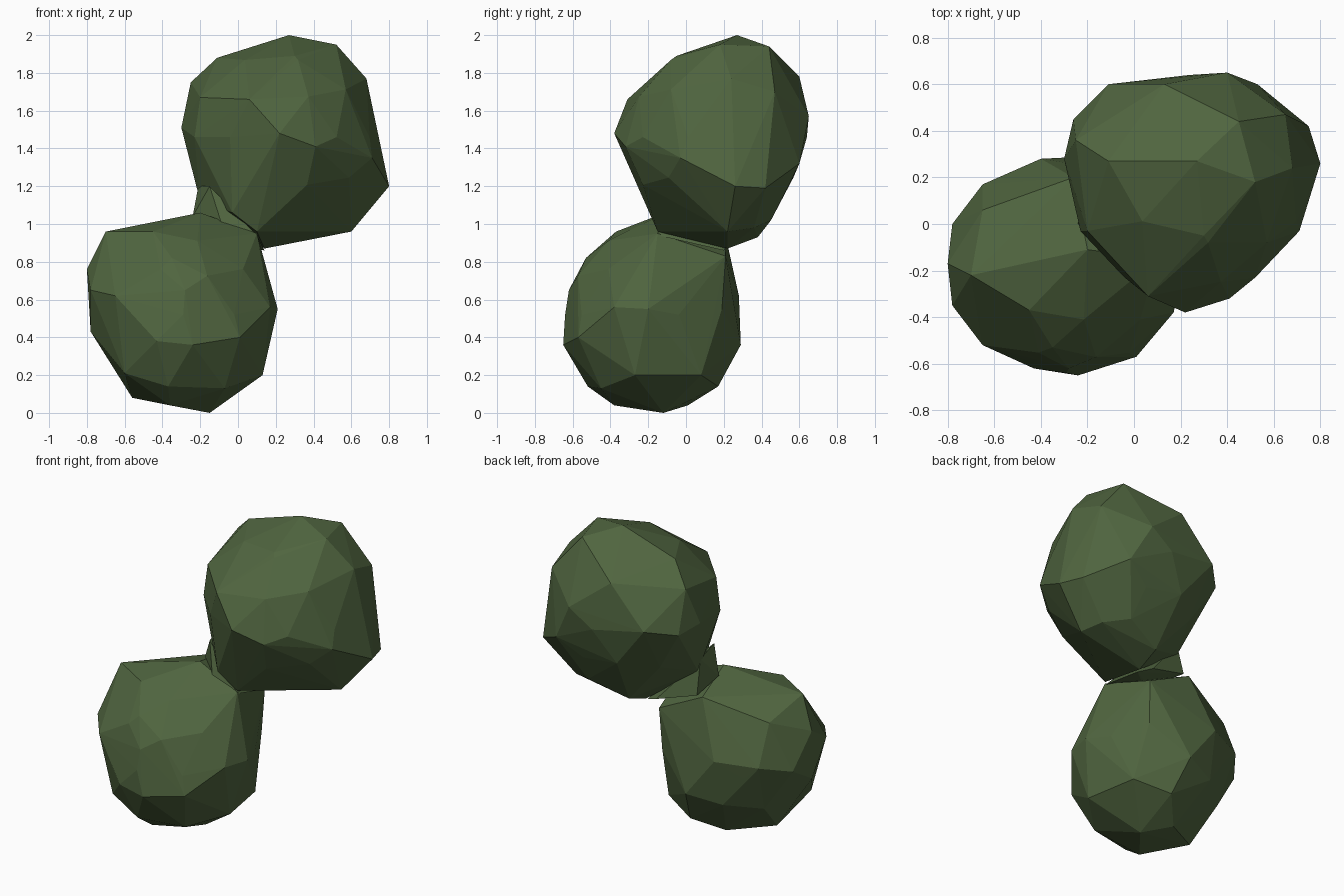
import bpy, bmesh
from mathutils import Matrix, Vector

green = bpy.data.materials.new("leaf_green")
green.diffuse_color = (0.08, 0.13, 0.05, 1)


def faceted_lobe(name, center, radius, corners):
    """Flat-shaded hull around a low-poly ball and its protruding corners."""
    bm = bmesh.new()
    bmesh.ops.create_icosphere(bm, subdivisions=2, radius=radius,
                               matrix=Matrix.Translation(center))
    points = [v.co.copy() for v in bm.verts] + [Vector(c) for c in corners]
    bm.clear()
    for p in points:
        bm.verts.new(p)
    hull = bmesh.ops.convex_hull(bm, input=bm.verts[:])
    inner = {g for g in hull["geom_interior"] + hull["geom_unused"]
             if isinstance(g, bmesh.types.BMVert)}
    bmesh.ops.delete(bm, geom=list(inner), context='VERTS')
    bmesh.ops.recalc_face_normals(bm, faces=bm.faces[:])
    mesh = bpy.data.meshes.new(name)
    bm.to_mesh(mesh)
    bm.free()
    mesh.materials.append(green)
    obj = bpy.data.objects.new(name, mesh)
    bpy.context.collection.objects.link(obj)


# Upper foliage clump
faceted_lobe("upper_foliage", (0.24, 0.16, 1.46), 0.48, [
    (0.27, 0.27, 2.0), (0.52, 0.18, 1.95), (0.45, 0.44, 1.94), (-0.11, 0.27, 1.88),
    (0.30, -0.05, 1.89), (0.68, 0.24, 1.77), (0.65, 0.47, 1.70), (0.80, 0.26, 1.20),
    (0.75, 0.42, 1.19), (0.71, -0.03, 1.35), (0.60, 0.22, 0.96), (0.15, 0.38, 0.93),
    (0.55, 0.36, 0.98), (0.40, 0.45, 1.02), (0.41, -0.32, 1.41), (0.22, -0.38, 1.48),
    (0.06, -0.31, 1.66), (-0.25, 0.36, 1.75), (-0.30, 0.28, 1.51), (-0.26, 0.45, 1.48),
    (-0.11, 0.60, 1.52), (0.40, 0.65, 1.57), (0.53, 0.60, 1.32), (0.13, 0.60, 1.78),
    (-0.20, -0.03, 1.67), (-0.23, -0.03, 1.46), (0.10, -0.15, 0.96), (-0.03, -0.17, 1.06),
    (0.14, 0.22, 0.87), (-0.20, 0.16, 1.12)])

# Lower foliage clump
faceted_lobe("lower_foliage", (-0.29, -0.18, 0.52), 0.46, [
    (-0.70, -0.22, 0.96), (-0.65, 0.06, 0.86), (-0.80, -0.17, 0.76), (-0.45, -0.37, 0.96),
    (-0.35, -0.53, 0.82), (-0.28, -0.62, 0.65), (-0.43, -0.62, 0.38), (-0.24, -0.65, 0.36),
    (0.01, -0.57, 0.40), (-0.65, -0.52, 0.62), (0.17, -0.38, 0.56), (0.21, -0.20, 0.55),
    (0.13, -0.27, 0.20), (-0.15, -0.12, 0.0), (-0.36, -0.38, 0.04), (-0.07, -0.45, 0.13),
    (-0.37, -0.52, 0.14), (-0.60, -0.45, 0.21), (-0.56, -0.15, 0.08), (-0.30, 0.01, 0.04),
    (-0.15, 0.17, 0.14), (0.07, 0.08, 0.20), (-0.78, -0.35, 0.65), (-0.78, -0.20, 0.43),
    (-0.78, 0.0, 0.55), (-0.65, 0.17, 0.60), (-0.20, 0.29, 0.36), (-0.40, 0.28, 0.62),
    (0.04, 0.19, 0.55), (0.05, 0.21, 0.83), (-0.20, -0.11, 1.06), (0.10, -0.15, 0.95),
    (-0.26, 0.20, 0.98)])

# Narrow neck joining the clumps
faceted_lobe("neck", (-0.04, 0.04, 0.98), 0.08, [
    (-0.24, 0.0, 1.04), (-0.22, 0.20, 0.98), (0.10, -0.15, 0.94), (0.14, 0.20, 0.86),
    (-0.15, -0.08, 1.20), (-0.21, 0.15, 1.20), (-0.08, -0.15, 0.98), (0.05, 0.24, 0.90)])
